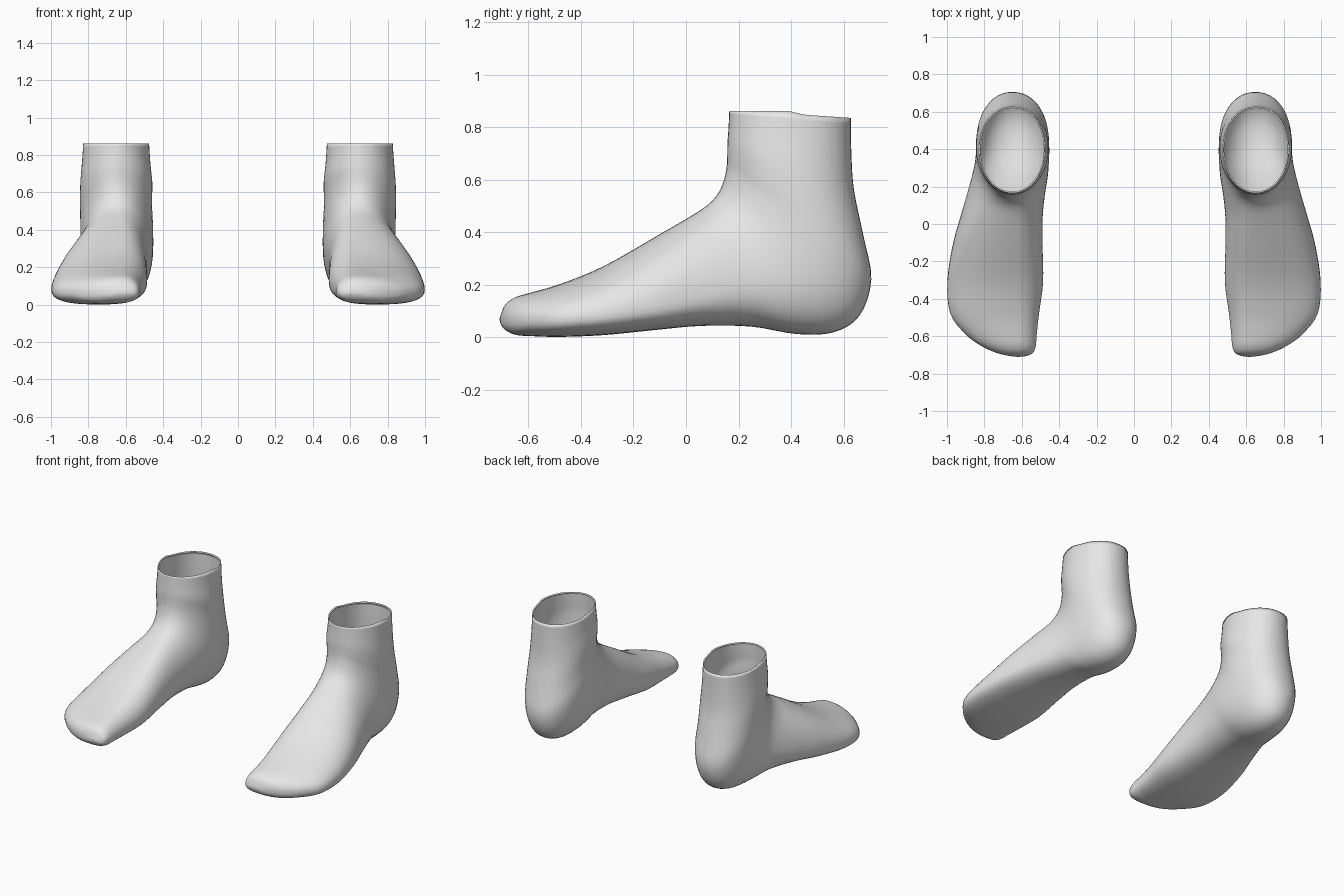
import bpy, bmesh, math

if "Cube" in bpy.data.objects:
    bpy.data.objects.remove(bpy.data.objects["Cube"])

# Cross sections from the toe, fanning round the heel, up to the ankle opening:
# top y, top z, bottom y, bottom z, inner x, outer x, ridge x, outer height fraction
SECTIONS = [
    (-.706, .085, -.706, .050, .575, .665, .615, .45),
    (-.688, .125, -.690, .028, .540, .735, .62, .45),
    (-.650, .152, -.650, .009, .525, .820, .62, .42),
    (-.590, .170, -.590, .004, .520, .900, .62, .40),
    (-.480, .202, -.480, .001, .508, .982, .62, .36),
    (-.310, .272, -.310, .008, .486, .998, .62, .30),
    (-.100, .392, -.120, .027, .489, .970, .62, .25),
    (.020, .462, .060, .043, .488, .925, .625, .27),
    (.085, .506, .250, .040, .475, .882, .63, .34),
    (.120, .545, .420, .012, .460, .855, .64, .42),
    (.138, .580, .560, .018, .454, .845, .645, .46),
    (.148, .612, .660, .080, .453, .843, .65, .48),
    (.155, .650, .706, .220, .455, .843, .65, .50),
    (.157, .690, .675, .390, .460, .845, .65, .50),
    (.158, .740, .640, .560, .458, .843, .65, .50),
    (.162, .800, .630, .700, .468, .835, .65, .50),
    (.165, .862, .628, .835, .475, .828, .65, .50),
]
STEPS = 4     # smooth steps between sections
AROUND = 48   # points around each section


def spline(a, b, c, d, t):
    return [.5 * (2 * q + (r - p) * t + (2 * p - 5 * q + 4 * r - s) * t * t
                  + (3 * q - p - 3 * r + s) * t ** 3)
            for p, q, r, s in zip(a, b, c, d)]


def power(v, e):
    return math.copysign(abs(v) ** e, v)


def ring(sec):
    """Rounded section between a top point and a bottom point."""
    yt, zt, yb, zb, xin, xout, ridge, hout = sec
    base = (xin + xout) / 2
    blend = min(max((yb + .1) / .4, 0), 1)      # 0 at forefoot, 1 at heel
    pts = []
    for i in range(AROUND):
        a = 2 * math.pi * i / AROUND
        c, s = math.cos(a), math.sin(a)
        h = hout if c >= 0 else .45 + .05 * blend
        n = 2.0 if s >= 0 else 2.7 - .55 * blend
        cx = ridge if s >= 0 else base
        edge = xout if c >= 0 else xin
        x = cx + abs(power(c, 2 / n)) * (edge - cx)
        f = h + power(s, 2 / n) * ((1 - h) if s >= 0 else h)
        pts.append([x, yb + (yt - yb) * f, zb + (zt - zb) * f])
    return pts


def build_foot(name, side, material):
    rings = []
    last = len(SECTIONS) - 1
    for i in range(last):
        quad = [SECTIONS[min(max(i + k, 0), last)] for k in (-1, 0, 1, 2)]
        rings += [ring(spline(*quad, j / STEPS)) for j in range(STEPS)]
    # Ankle rim: level in front, dropping slightly at the back
    rim = ring(SECTIONS[-1])
    for p in rim:
        t = min(max((p[1] - .39) / .06, 0), 1)
        p[2] = .862 - .015 * t - .012 * min(max((p[1] - .45) / .18, 0), 1)
    rings.append(rim)
    # Thin lip turned into the opening
    rings.append([[.65 + (x - .65) * .96, .397 + (y - .397) * .965, z - .006]
                  for x, y, z in rim])

    bm = bmesh.new()
    loops = [[bm.verts.new((side * x, y, z)) for x, y, z in r] for r in rings]
    for a, b in zip(loops, loops[1:]):
        for i in range(AROUND):
            j = (i + 1) % AROUND
            bm.faces.new((a[i], a[j], b[j], b[i]))
    # Toe cap
    tip = bm.verts.new((side * .617, -.711, .068))
    for i in range(AROUND):
        bm.faces.new((tip, loops[0][(i + 1) % AROUND], loops[0][i]))
    bmesh.ops.recalc_face_normals(bm, faces=bm.faces)
    for f in bm.faces:
        f.smooth = True
    mesh = bpy.data.meshes.new(name)
    bm.to_mesh(mesh)
    bm.free()
    mesh.materials.append(material)
    obj = bpy.data.objects.new(name, mesh)
    bpy.context.collection.objects.link(obj)


grey = bpy.data.materials.new("light_grey")
grey.diffuse_color = (.8, .8, .8, 1)
grey.use_nodes = True
grey.node_tree.nodes["Principled BSDF"].inputs["Base Color"].default_value = grey.diffuse_color
build_foot("right_foot", 1, grey)
build_foot("left_foot", -1, grey)
